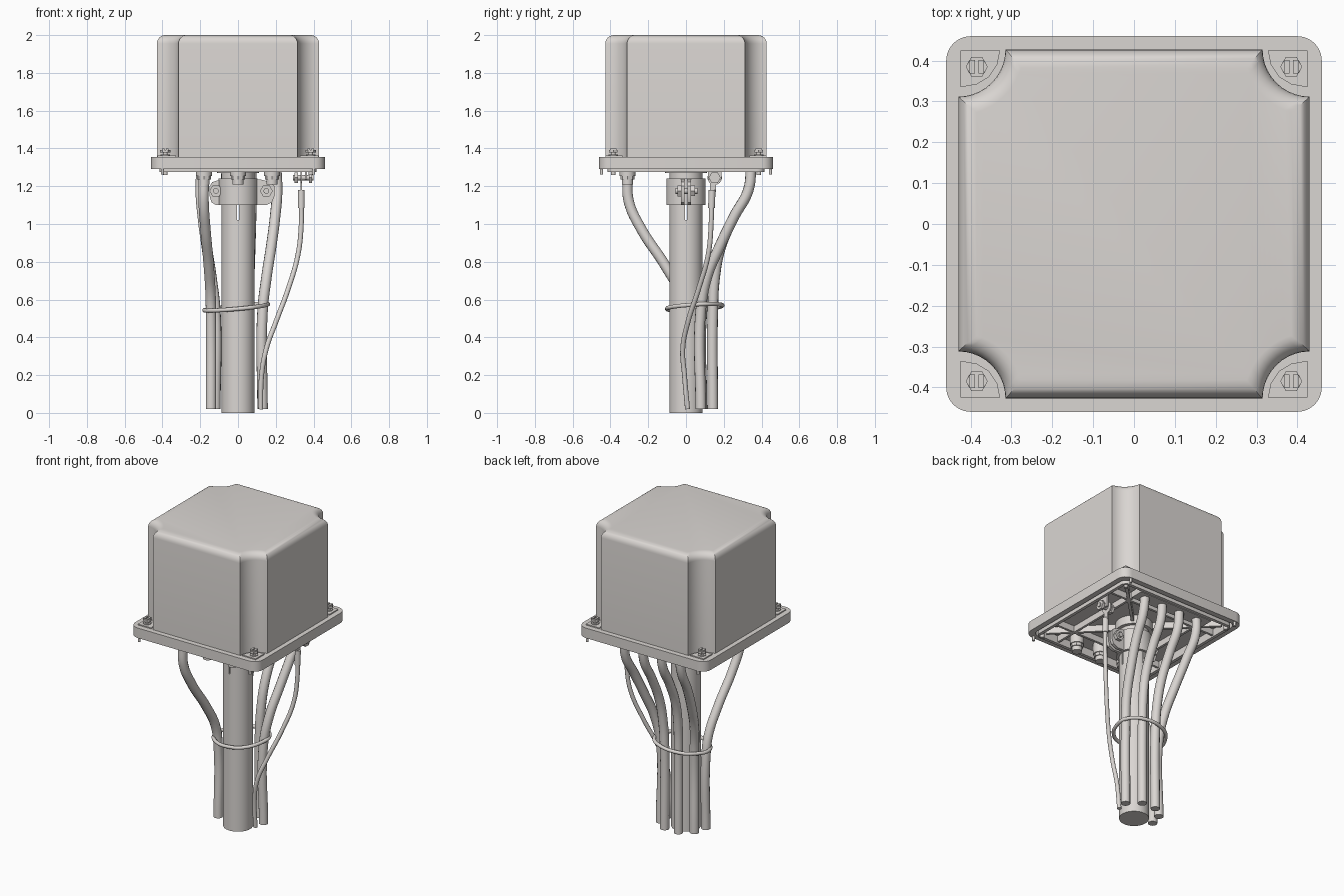
import bpy, bmesh
from math import sin, cos, pi, sqrt, radians
from mathutils import Vector

cube = bpy.data.objects.get("Cube")
if cube:
    bpy.data.objects.remove(cube, do_unlink=True)

COLOR = (0.70, 0.67, 0.645, 1)
mat = bpy.data.materials.new("warm grey plastic")
mat.use_nodes = True
mat.diffuse_color = COLOR
bsdf = next(n for n in mat.node_tree.nodes if n.type == 'BSDF_PRINCIPLED')
bsdf.inputs["Base Color"].default_value = COLOR


def activate(ob):
    bpy.ops.object.select_all(action='DESELECT')
    ob.select_set(True)
    bpy.context.view_layer.objects.active = ob


def smooth(ob, angle=35):
    activate(ob)
    bpy.ops.object.shade_smooth_by_angle(angle=radians(angle))
    return ob


def finish(name, bm):
    bmesh.ops.recalc_face_normals(bm, faces=bm.faces)
    me = bpy.data.meshes.new(name)
    bm.to_mesh(me)
    bm.free()
    me.materials.append(mat)
    ob = bpy.data.objects.new(name, me)
    bpy.context.collection.objects.link(ob)
    return smooth(ob)


def loft(name, rings, closed=False):
    """Skin matching rings; cap the ends, or join them when closed."""
    bm = bmesh.new()
    loops = [[bm.verts.new(p) for p in ring] for ring in rings]
    pairs = list(zip(loops, loops[1:]))
    if closed:
        pairs.append((loops[-1], loops[0]))
    else:
        bm.faces.new(loops[0])
        bm.faces.new(loops[-1])
    for a, b in pairs:
        for i in range(len(a)):
            j = (i + 1) % len(a)
            bm.faces.new((a[i], a[j], b[j], b[i]))
    return finish(name, bm)


def at(pts, z):
    return [(x, y, z) for x, y in pts]


def box(name, center, size, turn=0):
    hx, hy, hz = (s / 2 for s in size)
    c, s = cos(turn), sin(turn)
    pts = [(center[0] + x * c - y * s, center[1] + x * s + y * c)
           for x, y in ((-hx, -hy), (hx, -hy), (hx, hy), (-hx, hy))]
    return loft(name, [at(pts, center[2] - hz), at(pts, center[2] + hz)])


def rod(name, start, end, r, sides=24):
    a, b = Vector(start), Vector(end)
    turn = (b - a).to_track_quat('Z', 'Y')
    ring = [turn @ Vector((r * cos(t), r * sin(t), 0))
            for t in (2 * pi * i / sides for i in range(sides))]
    return loft(name, [[a + p for p in ring], [b + p for p in ring]])


def tube(name, pts, r, cyclic=False):
    cu = bpy.data.curves.new(name, 'CURVE')
    cu.dimensions = '3D'
    cu.bevel_depth, cu.bevel_resolution, cu.resolution_u = r, 4, 8
    cu.use_fill_caps = True
    sp = cu.splines.new('BEZIER')
    sp.bezier_points.add(len(pts) - 1)
    sp.use_cyclic_u = cyclic
    for bp, p in zip(sp.bezier_points, pts):
        bp.co = p
        bp.handle_left_type = bp.handle_right_type = 'AUTO'
    cu.materials.append(mat)
    ob = bpy.data.objects.new(name, cu)
    bpy.context.collection.objects.link(ob)
    activate(ob)
    bpy.ops.object.convert(target='MESH')
    return smooth(bpy.context.object)


def rounded(h, r, n=6):
    pts = []
    for q, (sx, sy) in enumerate(((1, 1), (-1, 1), (-1, -1), (1, -1))):
        for i in range(n + 1):
            t = pi / 2 * (q + i / n)
            pts.append((sx * (h - r) + r * cos(t), sy * (h - r) + r * sin(t)))
    return pts


def frame(name, ho, hi, z0, z1, r):
    o, i = rounded(ho, r), rounded(hi, r * 0.7)
    return loft(name, [at(o, z0), at(o, z1), at(i, z1), at(i, z0)], closed=True)


# cover: square with scooped corners and a rounded top edge
HX, HY, SCOOP, FILLET = 0.43, 0.427, 0.115, 0.045


def scooped(d, n=10):
    r = SCOOP + d
    off = math_angle = 0
    a0 = pi + sqrt(0) if d == 0 else pi
    lo = sqrt(r * r - d * d)
    from_angle = pi / 2 * 0
    quarter = []
    import_angle = None
    return r, lo, quarter


def outline(d, n=10):
    """Cover outline moved inward by d, counter-clockwise."""
    r = SCOOP + d
    slack = Vector((sqrt(r * r - d * d), d)).angle(Vector((1, 0)))
    arc = [pi / 2 + pi - slack - (pi / 2 - 2 * slack) * i / n for i in range(n + 1)]
    corner = [(HX + r * cos(t), HY + r * sin(t)) for t in arc]
    flip = corner[::-1]
    return (corner + [(-x, y) for x, y in flip]
            + [(-x, -y) for x, y in corner] + [(x, -y) for x, y in flip])


rings = [at(outline(0), 1.35)]
for k in range(7):
    t = pi / 2 * k / 6
    rings.append(at(outline(FILLET * (1 - cos(t))), 2 - FILLET + FILLET * sin(t)))
loft("cover", rings)

# base flange with a recessed, ribbed underside
frame("base_flange", 0.46, 0.425, 1.29, 1.355, 0.06)
frame("base_rim", 0.415, 0.395, 1.275, 1.345, 0.04)
inner = rounded(0.43, 0.05)
loft("base_plate", [at(inner, 1.325), at(inner, 1.354)])
for k in range(4):
    t = pi / 4 + k * pi / 2
    box("diagonal_rib", (0.31 * cos(t), 0.31 * sin(t), 1.307), (0.42, 0.018, 0.045), t)
for s in (-1, 1):
    box("cross_rib", (0, 0.25 * s, 1.305), (0.8, 0.015, 0.04))
    box("side_rib", (0.25 * s, 0, 1.305), (0.015, 0.8, 0.04))
rod("pole_socket", (0, 0, 1.27), (0, 0, 1.34), 0.11, 32)

# corner pads, slotted hex screws and locating pegs
for sx in (-1, 1):
    for sy in (-1, 1):
        pad = [(0.425, 0.335), (0.425, 0.425), (0.328, 0.425), (0.335, 0.39),
               (0.355, 0.36), (0.385, 0.342)]
        pad = [(x * sx, y * sy) for x, y in pad]
        loft("corner_pad", [at(pad, 1.35), at(pad, 1.362)])
        x, y = 0.385 * sx, 0.385 * sy
        rod("screw_shank", (x, y, 1.26), (x, y, 1.385), 0.013, 16)
        rod("screw_washer", (x, y, 1.36), (x, y, 1.367), 0.024, 20)
        rod("screw_head", (x, y, 1.378), (x, y, 1.393), 0.027, 6)
        for side in (-1, 1):
            box("screw_head_half", (x + 0.011 * side, y, 1.396), (0.014, 0.034, 0.008))
        rod("locating_peg", (0.4 * sx, 0.447 * sy, 1.262), (0.4 * sx, 0.447 * sy, 1.3), 0.008, 12)

# pole with crossed slits at its top
pole = rod("pole", (0, 0, 0), (0, 0, 1.33), 0.088, 40)
for size in ((0.01, 0.4, 0.2), (0.4, 0.01, 0.2)):
    cutter = box("slit_cutter", (0, 0, 1.12), size)
    cutter.hide_render = True
    cut = pole.modifiers.new("slit", 'BOOLEAN')
    cut.object, cut.solver = cutter, 'EXACT'
    activate(pole)
    bpy.ops.object.modifier_apply(modifier=cut.name)
    bpy.data.objects.remove(cutter, do_unlink=True)
smooth(pole)

# two-part pole clamp with bolted ears
circle = [(cos(2 * pi * i / 40), sin(2 * pi * i / 40)) for i in range(40)]
big, small = ([(x * r, y * r) for x, y in circle] for r in (0.104, 0.087))
loft("clamp_ring", [at(big, 1.1), at(big, 1.24), at(small, 1.24), at(small, 1.1)], closed=True)
ear = [(0.08, 1.1), (0.15, 1.1), (0.18, 1.115), (0.192, 1.145), (0.192, 1.2),
       (0.175, 1.222), (0.12, 1.235), (0.08, 1.24)]
for sx, reach in ((-1, 0.78), (1, 1)):
    for sy in (-1, 1):
        loft("clamp_ear", [[(x * sx * reach, sy * y, z) for x, z in ear] for y in (0.007, 0.027)])
    x = 0.15 * sx * reach
    rod("clamp_bolt", (x, -0.055, 1.175), (x, 0.06, 1.175), 0.015, 16)
    rod("clamp_bolt_head", (x, -0.046, 1.175), (x, -0.027, 1.175), 0.034, 6)
    rod("clamp_nut", (x, 0.027, 1.175), (x, 0.048, 1.175), 0.032, 6)

# front row of cable glands, the outer one carrying a cable
for x in (-0.18, 0, 0.18):
    rod("gland_flange", (x, -0.31, 1.255), (x, -0.31, 1.33), 0.042, 24)
    rod("gland_nut", (x, -0.31, 1.235), (x, -0.31, 1.257), 0.038, 8)
    rod("gland_neck", (x, -0.31, 1.208), (x, -0.31, 1.24), 0.03, 24)

R = 0.028
tube("front_cable", [(-0.18, -0.31, 1.25), (-0.182, -0.303, 1.12), (-0.172, -0.235, 0.97),
                     (-0.155, -0.11, 0.78), (-0.145, -0.025, 0.62), (-0.143, 0, 0.48),
                     (-0.143, 0, 0.02)], R)

# four rear cables fanning out from the pole
for tx, bx, by in ((0.2, 0.13, 0.078), (0.07, 0.055, 0.142), (-0.06, -0.045, 0.142), (-0.19, -0.12, 0.085)):
    def mix(f, y, z):
        return (bx + (tx - bx) * f, y, z)
    tube("rear_cable", [mix(1.0, 0.345, 1.33), mix(1.1, 0.33, 1.18), mix(0.95, 0.255, 1.04),
                        mix(0.65, 0.17 + by * 0.1, 0.88), mix(0.3, 0.06 + by * 0.65, 0.72),
                        (bx, by, 0.54), (bx, by, 0.02)], R)
box("rear_cable_bar", (0, 0.345, 1.295), (0.54, 0.09, 0.04))

# thin earth wire with crimped lug and hex bolt
tube("earth_wire", [(0.335, 0.135, 1.12), (0.335, 0.133, 1.0), (0.318, 0.118, 0.84),
                    (0.267, 0.068, 0.66), (0.2, 0.01, 0.48), (0.15, -0.017, 0.34),
                    (0.125, -0.008, 0.2), (0.12, 0.008, 0.02)], 0.013)
rod("lug_crimp", (0.335, 0.135, 1.085), (0.335, 0.138, 1.18), 0.018, 16)
box("lug_tongue", (0.335, 0.143, 1.2), (0.008, 0.034, 0.06))
rod("lug_ring", (0.331, 0.152, 1.245), (0.339, 0.152, 1.245), 0.038, 24)
rod("earth_bolt", (0.29, 0.152, 1.245), (0.4, 0.152, 1.245), 0.014, 16)
rod("earth_bolt_head", (0.375, 0.152, 1.245), (0.393, 0.152, 1.245), 0.032, 6)
rod("earth_nut", (0.3, 0.152, 1.245), (0.318, 0.152, 1.245), 0.032, 6)
box("earth_bracket", (0.36, 0.152, 1.28), (0.012, 0.07, 0.09))

# tie wrapped around the cable bundle
tie = [(0, -0.1), (0.09, -0.075), (0.155, 0.04), (0.15, 0.11), (0.075, 0.178),
       (-0.07, 0.178), (-0.15, 0.11), (-0.175, 0.01), (-0.1, -0.075)]
tube("cable_tie", [(x, y, 0.557 + 0.09 * x + 0.06 * y) for x, y in tie], 0.011, cyclic=True)
